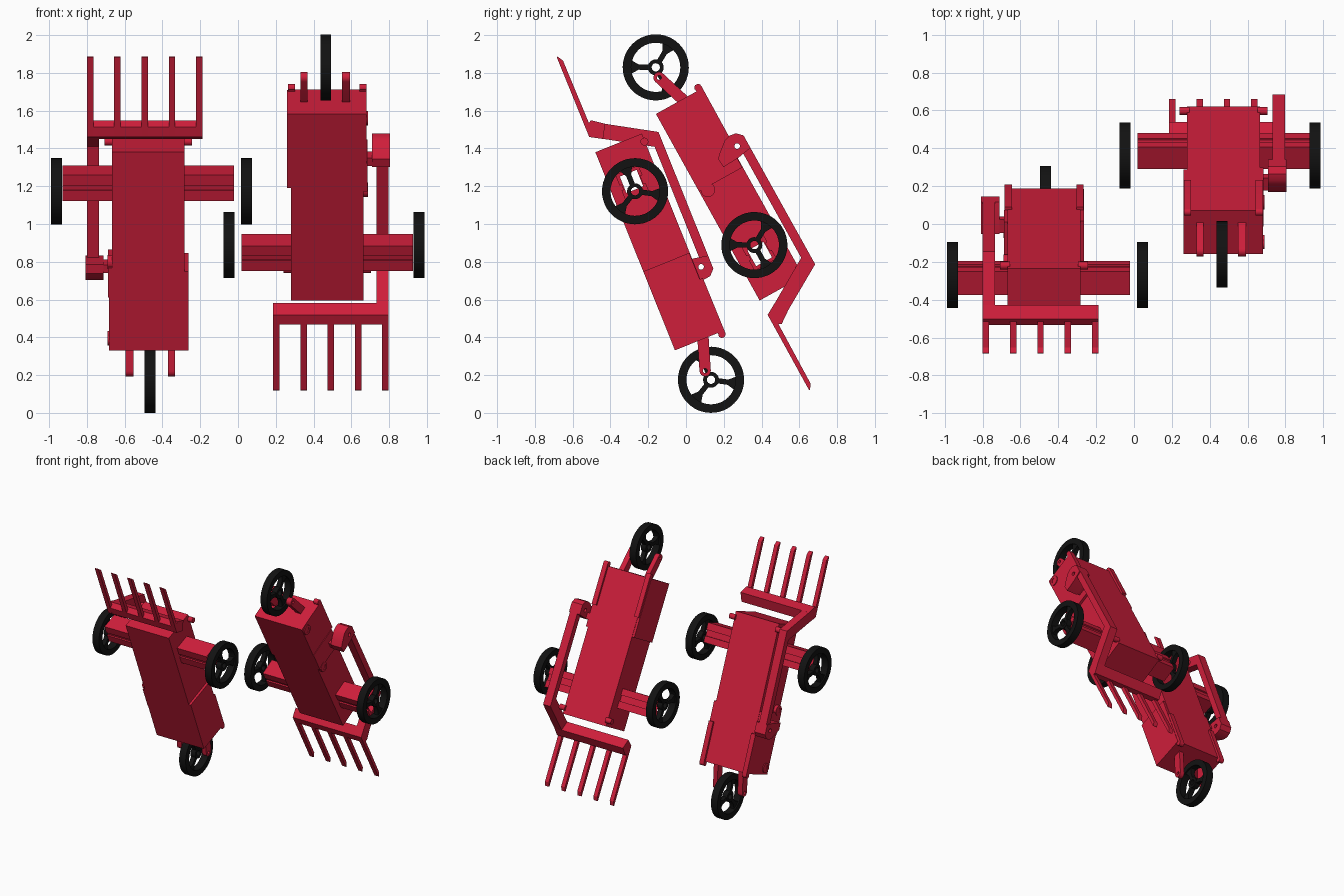
import bpy, bmesh
from math import sin, cos, pi
from mathutils import Matrix, Vector

if "Cube" in bpy.data.objects:
    bpy.data.objects.remove(bpy.data.objects["Cube"])

def material(name, rgb):
    m = bpy.data.materials.new(name)
    m.diffuse_color = (*rgb, 1)
    m.use_nodes = True
    m.node_tree.nodes["Principled BSDF"].inputs["Base Color"].default_value = m.diffuse_color
    return m

RED = material("red", (0.62, 0.013, 0.043))
BLACK = material("black", (0.006, 0.006, 0.006))
parts = []

def prism(name, profile, x0, x1, mat=RED, keep=True):
    """Extrude a side profile (y along body, z across body) from x0 to x1."""
    bm = bmesh.new()
    face = bm.faces.new([bm.verts.new((x0, y, z)) for y, z in profile])
    ext = bmesh.ops.extrude_face_region(bm, geom=[face])["geom"]
    bmesh.ops.translate(bm, vec=(x1 - x0, 0, 0),
                        verts=[g for g in ext if isinstance(g, bmesh.types.BMVert)])
    bmesh.ops.recalc_face_normals(bm, faces=bm.faces)
    me = bpy.data.meshes.new(name)
    bm.to_mesh(me)
    bm.free()
    me.materials.append(mat)
    ob = bpy.data.objects.new(name, me)
    bpy.context.collection.objects.link(ob)
    if keep:
        parts.append(ob)
    return ob

def rect(y0, y1, z0, z1):
    return [(y0, z0), (y1, z0), (y1, z1), (y0, z1)]

def circle(y, z, r, n=24):
    return [(y + r * cos(2 * pi * i / n), z + r * sin(2 * pi * i / n)) for i in range(n)]

def boolean(ob, profile, x0, x1, op="DIFFERENCE"):
    cutter = prism("cutter", profile, x0, x1, ob.data.materials[0], keep=False)
    cutter.hide_render = True
    mod = ob.modifiers.new("bool", "BOOLEAN")
    mod.object, mod.operation, mod.solver = cutter, op, "EXACT"
    me = bpy.data.meshes.new_from_object(ob.evaluated_get(bpy.context.evaluated_depsgraph_get()))
    ob.modifiers.clear()
    ob.data = me
    bpy.data.objects.remove(cutter)

# main body with the axle opening through it
body = prism("body", rect(0, 1.13, 0, 0.265), -0.193, 0.193)
boolean(body, rect(0.165, 0.285, 0.065, 0.175), -1, 1)
prism("right_side_panel", rect(0.68, 1.13, 0, 0.262), 0.19, 0.212)
prism("left_side_panel", rect(0.66, 0.83, 0, 0.262), -0.213, -0.19)
prism("left_end_panel", rect(0.83, 1.13, 0, 0.262), -0.209, -0.19)

# screw bosses
for y in (0.645, 1.079):
    boss = prism("screw_boss", circle(y, 0.045, 0.038), -0.216, -0.19)
    boolean(boss, circle(y, 0.045, 0.02), -0.3, -0.211)

# hinge knobs and strips at the body ends
for s in (-1, 1):
    prism("hinge_knob", circle(0.045, 0.262, 0.021, 16), s * 0.18, s * 0.232)
    strip = [(0.83, 0.245), (1.14, 0.245)]
    strip += [(1.143 + 0.02 * cos(a * pi / 8), 0.262 + 0.02 * sin(a * pi / 8)) for a in range(-4, 5)]
    prism("hinge_strip", strip + [(0.83, 0.28)], s * 0.17, s * 0.209)

# hollow axle beam with a groove on two sides
axle = prism("axle_beam", [
    (0.15, 0.053), (0.212, 0.053), (0.212, 0.064), (0.24, 0.064), (0.24, 0.053), (0.30, 0.053),
    (0.30, 0.186), (0.25, 0.186), (0.25, 0.175), (0.205, 0.175), (0.205, 0.186), (0.15, 0.186)],
    -0.455, 0.455)
boolean(axle, rect(0.168, 0.262, 0.072, 0.168), -1, 1)

# wheels: tyre, three flared spokes, hub with a bore
def wheel(name, x, y, z):
    h = 0.029
    tyre = prism(name, circle(y, z, 0.175, 48), x - h, x + h, BLACK)
    boolean(tyre, circle(y, z, 0.13, 48), x - 1, x + 1)
    hub = prism(name + "_hub", circle(y, z, 0.042), x - 0.022, x + 0.022, BLACK)
    for k in range(3):
        rot = Matrix.Rotation(pi + k * 2 * pi / 3, 2)
        outline = [(0.02, -0.014), (0.09, -0.014), (0.12, -0.03), (0.135, -0.042),
                   (0.135, 0.042), (0.12, 0.03), (0.09, 0.014), (0.02, 0.014)]
        pts = [rot @ Vector(p) for p in outline]
        boolean(hub, [(y + p.x, z + p.y) for p in pts], x - 0.018, x + 0.018, "UNION")
    boolean(hub, circle(y, z, 0.022, 16), x - 1, x + 1)

wheel("left_wheel", -0.485, 0.27, 0.118)
wheel("right_wheel", 0.519, 0.27, 0.118)
wheel("end_wheel", 0.008, 1.346, 0.119)

# two prongs that carry the end wheel
tip = [(1.29 + 0.03 * cos(a), 0.108 + 0.03 * sin(a)) for a in [-1.88 + i * pi / 8 for i in range(9)]]
for x0, x1 in ((-0.12, -0.077), (0.105, 0.142)):
    prong = prism("wheel_prong", [(1.09, 0.205), (1.09, 0.142)] + tip, x0, x1)
    boolean(prong, circle(1.29, 0.108, 0.012, 16), -1, 1)

# lifting arm with its bent link
prism("lift_arm", [(0.80, 0.35), (0.025, 0.35), (-0.155, 0.045), (-0.087, 0.003),
                   (0.075, 0.275), (0.09, 0.302), (0.80, 0.302)], -0.325, -0.26)
lug = prism("arm_pivot", [(0.71, 0.175), (0.762, 0.172), (0.79, 0.20), (0.83, 0.25), (0.84, 0.285),
                          (0.835, 0.32), (0.805, 0.35), (0.73, 0.35), (0.715, 0.27)], -0.333, -0.237)
for ob in parts[-2:]:
    boolean(ob, circle(0.772, 0.293, 0.015, 16), -1, 1)
prism("pivot_bracket", rect(0.715, 0.762, 0.18, 0.255), -0.27, -0.19)

# fork crossbar and five tines
prism("fork_crossbar", [(-0.165, 0.042), (-0.145, 0), (-0.087, 0), (-0.05, 0.064), (-0.12, 0.105)],
      -0.325, 0.287)
for i in range(5):
    x = -0.308 + i * 0.1445
    prism("fork_tine", [(-0.09, 0), (-0.09, 0.027), (-0.515, 0.022), (-0.545, 0.002), (-0.54, -0.002)],
          x - 0.017, x + 0.017)

# smooth the round parts, keep hard edges
bpy.ops.object.select_all(action="DESELECT")
for ob in parts:
    ob.select_set(True)
bpy.context.view_layer.objects.active = parts[0]
bpy.ops.object.shade_smooth_by_angle(angle=0.5)

# place the two leaning machines
def frame(sx, uy, uz, loc):
    m = Matrix(((sx, 0, 0), (0, uy, -sx * uz), (0, uz, sx * uy))).to_4x4()
    m.translation = loc
    return m

first = frame(1, 0.373, -0.928, (-0.475, -0.48, 1.38))
second = frame(-1, -0.486, 0.874, (0.4725, 0.39, 0.595))
for ob in list(parts):
    twin = ob.copy()
    bpy.context.collection.objects.link(twin)
    ob.matrix_world = first
    twin.matrix_world = second
